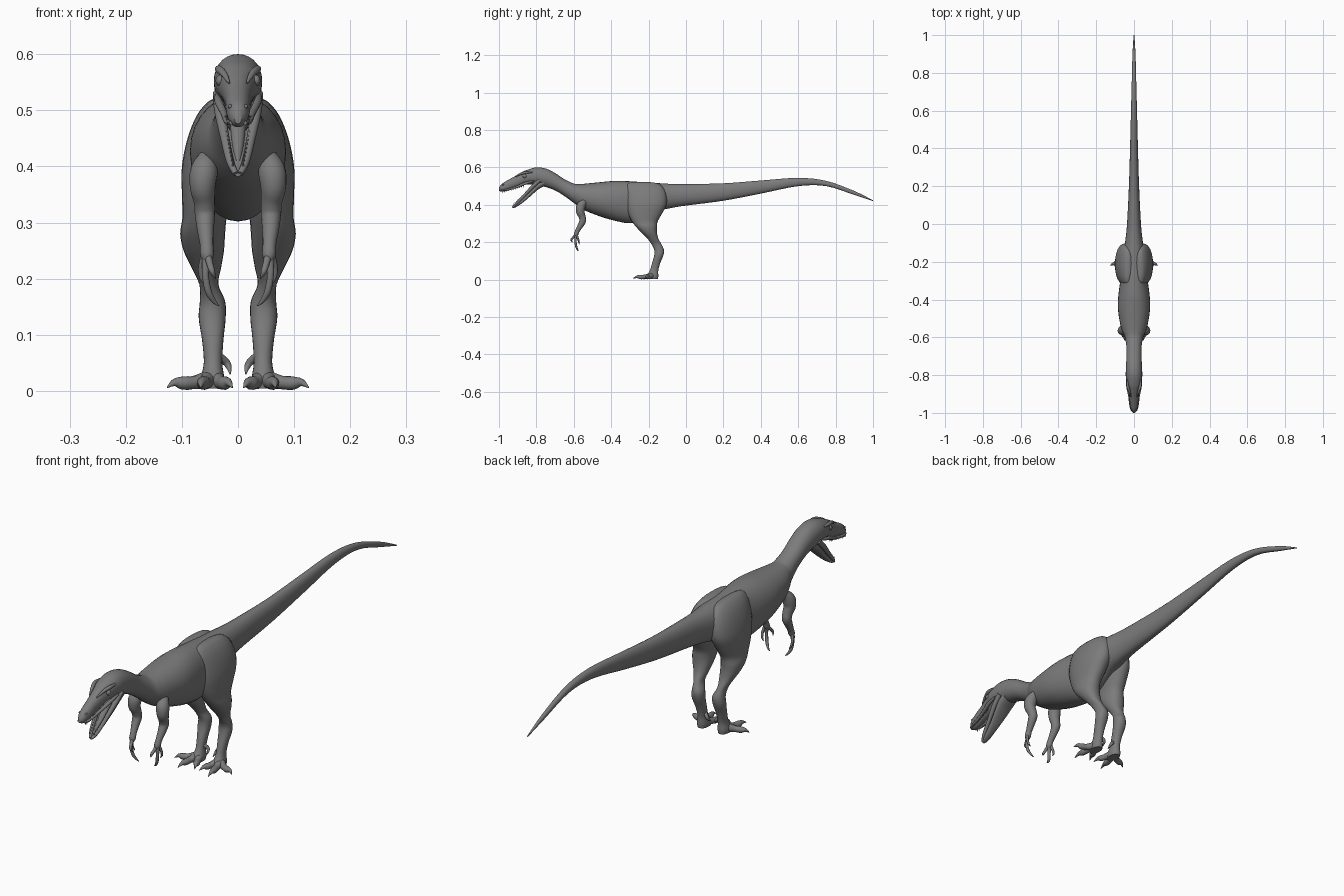
import bpy, bmesh, math
from mathutils import Vector, Matrix

old = bpy.data.objects.get("Cube")
if old:
    bpy.data.objects.remove(old, do_unlink=True)

GREY = (0.2, 0.2, 0.2, 1)
skin = bpy.data.materials.new("stone grey")
skin.use_nodes = True
skin.diffuse_color = GREY
skin.node_tree.nodes["Principled BSDF"].inputs["Base Color"].default_value = GREY


def finish(name, bm, angle=50):
    bmesh.ops.recalc_face_normals(bm, faces=bm.faces)
    mesh = bpy.data.meshes.new(name)
    bm.to_mesh(mesh)
    bm.free()
    ob = bpy.data.objects.new(name, mesh)
    bpy.context.collection.objects.link(ob)
    mesh.materials.append(skin)
    bpy.ops.object.select_all(action='DESELECT')
    ob.select_set(True)
    bpy.context.view_layer.objects.active = ob
    bpy.ops.object.shade_smooth_by_angle(angle=math.radians(angle))
    return ob


def spline(rows, steps):
    """Catmull-Rom through rows of vectors."""
    out = []
    last = len(rows) - 1
    for i in range(last):
        quad = [rows[max(0, min(last, i + k))] for k in (-1, 0, 1, 2)]
        for s in range(steps):
            t = s / steps
            out.append([0.5 * (2 * b + (c - a) * t + (2 * a - 5 * b + 4 * c - d) * t * t
                               + (3 * b - a - 3 * c + d) * t ** 3)
                        for a, b, c, d in zip(*quad)])
    return out + [rows[-1]]


def loft(name, rings, sides=20, power=2.0):
    """Skin a closed tube over rings of (centre, half axis, half axis)."""
    bm = bmesh.new()
    loops = []
    for centre, u, v in rings:
        loop = []
        for k in range(sides):
            a = math.tau * k / sides
            c, s = math.cos(a), math.sin(a)
            c = math.copysign(abs(c) ** (2 / power), c)
            s = math.copysign(abs(s) ** (2 / power), s)
            loop.append(bm.verts.new(centre + u * c + v * s))
        loops.append(loop)
    for p, q in zip(loops, loops[1:]):
        for k in range(sides):
            n = (k + 1) % sides
            bm.faces.new((p[k], p[n], q[n], q[k]))
    bm.faces.new(loops[0])
    bm.faces.new(loops[-1])
    return finish(name, bm)


def trunk(name, rows, power=2.0, steps=4):
    """Upright rings: y, top, bottom, half width."""
    rings = [(Vector((0, y, (t + b) / 2)), Vector((w, 0, 0)), Vector((0, 0, (t - b) / 2)))
             for y, t, b, w in spline(rows, steps)]
    return loft(name, rings, 28, power)


def limb(name, rows, side, steps=4):
    """Level rings: z, front, back, inner x, outer x."""
    rings = [(Vector((side * (i + o) / 2, (f + b) / 2, z)),
              Vector((abs(o - i) / 2, 0, 0)), Vector((0, abs(b - f) / 2, 0)))
             for z, f, b, i, o in spline(rows, steps)]
    return loft(name, rings, 24, 2.2)


def tube(name, rows, side=1, sides=12, steps=4):
    """Round tube along x, y, z, radius."""
    pts = spline(rows, steps)
    path = [Vector((side * p[0], p[1], p[2])) for p in pts]
    rings = []
    for i, p in enumerate(path):
        t = path[min(i + 1, len(path) - 1)] - path[max(i - 1, 0)]
        u = t.cross(Vector((1, 0.1, 0.2))).normalized()
        v = t.cross(u).normalized()
        r = max(pts[i][3], 0.0004)
        rings.append((p, u * r, v * r))
    return loft(name, rings, sides)


def teeth(name, ends, count, direction, size):
    """Row of cones on both sides between two points."""
    bm = bmesh.new()
    a, b = map(Vector, ends)
    for side in (1, -1):
        for k in range(count):
            p = a.lerp(b, k / (count - 1))
            p.x *= side
            d = Vector(direction).normalized()
            turn = d.to_track_quat('Z', 'Y').to_matrix().to_4x4()
            bmesh.ops.create_cone(bm, segments=6, radius1=size * 0.32, radius2=0, depth=size,
                                  cap_ends=True, matrix=Matrix.Translation(p) @ turn)
    finish(name, bm)


def ball(name, place, scale):
    bm = bmesh.new()
    bmesh.ops.create_uvsphere(bm, u_segments=16, v_segments=10, radius=1,
                              matrix=Matrix.Translation(place) @ Matrix.Diagonal((*scale, 1)))
    finish(name, bm)


# Skull, neck, rib cage and tail in one sweep
trunk("body", [
    (-1.0, .492, .476, .006), (-.985, .512, .47, .016), (-.96, .528, .474, .021),
    (-.92, .55, .487, .024), (-.88, .573, .5, .03), (-.85, .587, .51, .038),
    (-.8, .6, .505, .043), (-.75, .594, .495, .042), (-.7, .57, .477, .04),
    (-.65, .537, .447, .04), (-.6, .514, .41, .048), (-.57, .511, .388, .061),
    (-.53, .514, .365, .073), (-.45, .522, .335, .085), (-.38, .528, .315, .083),
    (-.3, .526, .302, .073), (-.22, .52, .325, .066), (-.15, .516, .365, .056),
    (-.08, .512, .383, .045), (0, .511, .396, .037), (.2, .515, .422, .027),
    (.4, .53, .46, .021), (.6, .544, .5, .016), (.75, .528, .5, .012),
    (.9, .474, .453, .008), (1.0, .424, .42, .002)], 2.1)

# Floor of the open lower jaw
trunk("lower_jaw", [
    (-.927, .39, .382, .005), (-.91, .402, .387, .012), (-.88, .43, .406, .017),
    (-.85, .457, .43, .023), (-.82, .487, .457, .03), (-.79, .52, .482, .035),
    (-.76, .54, .5, .035)], 2.4)
trunk("tongue", [(-.9, .414, .4, .004), (-.87, .45, .425, .01),
                 (-.83, .492, .46, .014), (-.79, .53, .49, .016)])

teeth("upper_teeth", ((.015, -.982, .471), (.027, -.87, .5)), 12, (0, 0, -1), .016)
teeth("lower_teeth", ((.009, -.92, .403), (.021, -.86, .457)), 9, (0, -.6, 1), .014)

for side, label in ((1, "left"), (-1, "right")):
    # Face details
    tube(label + "_jaw_edge", [(.004, -.927, .387, .005), (.014, -.905, .409, .007),
                               (.023, -.865, .449, .008), (.032, -.82, .497, .01),
                               (.035, -.785, .53, .01)], side)
    tube(label + "_lip", [(.012, -.99, .478, .004), (.02, -.96, .48, .005),
                          (.025, -.91, .494, .006), (.035, -.855, .516, .007),
                          (.038, -.81, .527, .004)], side)
    tube(label + "_brow", [(.016, -.915, .549, .002), (.025, -.885, .565, .006),
                           (.034, -.855, .573, .007), (.036, -.82, .574, .003)], side)
    ball(label + "_eye", (side * .032, -.862, .553), (.008, .011, .010))
    ball(label + "_nostril", (side * .014, -.978, .507), (.004, .007, .004))

    # Hind leg with a broad thigh standing proud of the torso
    limb(label + "_leg", [
        (.522, -.28, -.2, .025, .04), (.514, -.31, -.15, .01, .055),
        (.49, -.324, -.12, 0, .074), (.45, -.325, -.105, 0, .09),
        (.4, -.322, -.105, 0, .1), (.35, -.308, -.13, .01, .1),
        (.31, -.288, -.152, .02, .099), (.28, -.265, -.156, .023, .103),
        (.25, -.237, -.155, .025, .097), (.22, -.207, -.148, .03, .083),
        (.19, -.185, -.132, .035, .069), (.16, -.17, -.118, .023, .068),
        (.13, -.17, -.121, .022, .07), (.09, -.181, -.137, .026, .064),
        (.05, -.193, -.148, .028, .061), (.02, -.212, -.148, .024, .067),
        (.004, -.212, -.15, .026, .065)], side)

    # Toes, each running into a hooked claw
    toes = {"outer": [(.055, -.185), (.078, -.2), (.098, -.208), (.113, -.212), (.126, -.22)],
            "middle": [(.052, -.19), (.058, -.22), (.062, -.243), (.065, -.262), (.067, -.284)],
            "inner": [(.04, -.19), (.03, -.212), (.023, -.229), (.017, -.242), (.01, -.26)]}
    for toe, path in toes.items():
        shape = ((.02, .016), (.015, .012), (.014, .012), (.015, .007), (.006, .001))
        tube(f"{label}_{toe}_toe", [(*p, *s) for p, s in zip(path, shape)], side)
    tube(label + "_rear_toe", [(.035, -.17, .062, .008), (.022, -.162, .052, .007),
                               (.016, -.165, .042, .005), (.014, -.178, .03, .001)], side)

    # Arm from shoulder to wrist
    tube(label + "_arm", [
        (.052, -.535, .425, .012), (.06, -.56, .395, .024), (.063, -.565, .365, .023),
        (.06, -.556, .338, .019), (.059, -.552, .315, .018), (.058, -.565, .288, .015),
        (.056, -.58, .262, .012), (.055, -.588, .242, .012), (.054, -.592, .23, .006)],
        side, 16)

    # Fingers with curled claws
    fingers = {"first": [(.054, -.588, .243, .007), (.05, -.603, .226, .006),
                         (.046, -.613, .213, .005), (.04, -.607, .2, .001)],
               "second": [(.056, -.588, .24, .008), (.058, -.591, .208, .006),
                          (.053, -.587, .178, .006), (.043, -.58, .16, .004),
                          (.034, -.577, .152, .001)],
               "third": [(.061, -.584, .24, .006), (.066, -.577, .218, .005),
                         (.064, -.572, .2, .004), (.056, -.57, .188, .001)]}
    for finger, path in fingers.items():
        tube(f"{label}_{finger}_finger", path, side)
